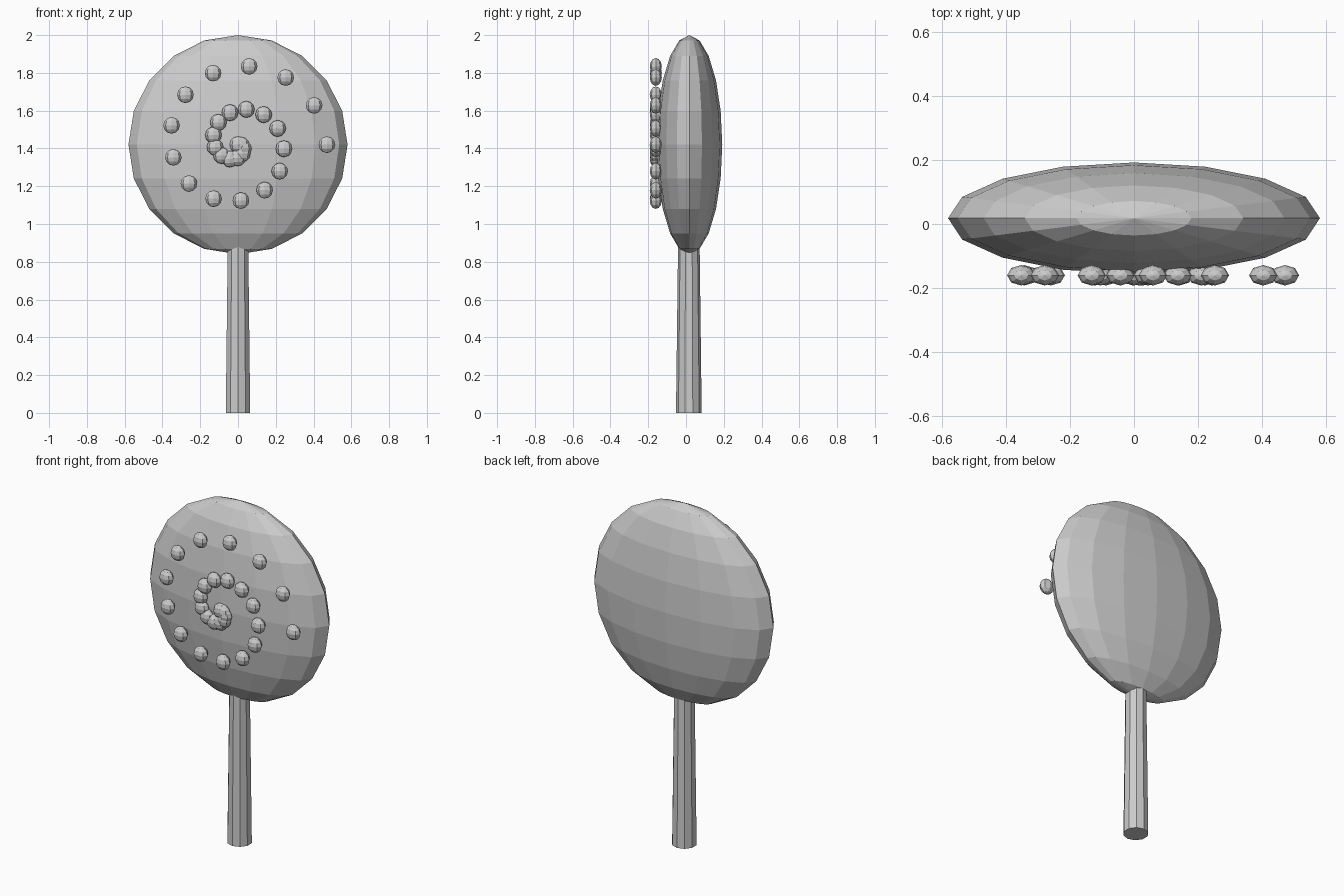
import bpy, bmesh, math
from mathutils import Matrix, Vector

if "Cube" in bpy.data.objects:
    bpy.data.objects.remove(bpy.data.objects["Cube"])

CY, CZ = 0.018, 1.42   # centre of the candy disc

grey = bpy.data.materials.new("plain grey")
grey.diffuse_color = (0.6, 0.6, 0.6, 1)
grey.use_nodes = True
grey.node_tree.nodes["Principled BSDF"].inputs["Base Color"].default_value = grey.diffuse_color


def make_object(name, bm):
    mesh = bpy.data.meshes.new(name)
    bm.to_mesh(mesh)
    bm.free()
    mesh.materials.append(grey)
    obj = bpy.data.objects.new(name, mesh)
    bpy.context.collection.objects.link(obj)
    return obj


def add_ball(bm, centre, size, segments, rings):
    matrix = Matrix.Translation(Vector(centre)) @ Matrix.Diagonal((*size, 1))
    bmesh.ops.create_uvsphere(bm, u_segments=segments, v_segments=rings,
                              radius=1, matrix=matrix)


# Flattened candy disc
bm = bmesh.new()
add_ball(bm, (0, CY, CZ), (0.58, 0.174, 0.58), 16, 10)
make_object("candy_disc", bm)

# Tapered stick, its top hidden inside the candy
bm = bmesh.new()
bmesh.ops.create_cone(bm, cap_ends=True, segments=10, radius1=0.068,
                      radius2=0.057, depth=0.9,
                      matrix=Matrix.Translation((0, CY - 0.003, 0.45)))
make_object("stick", bm)

# Spiral of sugar beads on the front
bm = bmesh.new()
for i in range(28):
    angle = math.radians(27.3 * i)
    radius = 0.471 * (1 - i / 27)
    add_ball(bm, (radius * math.cos(angle), -0.16, CZ + radius * math.sin(angle)),
             (0.044, 0.032, 0.044), 8, 6)
make_object("spiral_beads", bm)
